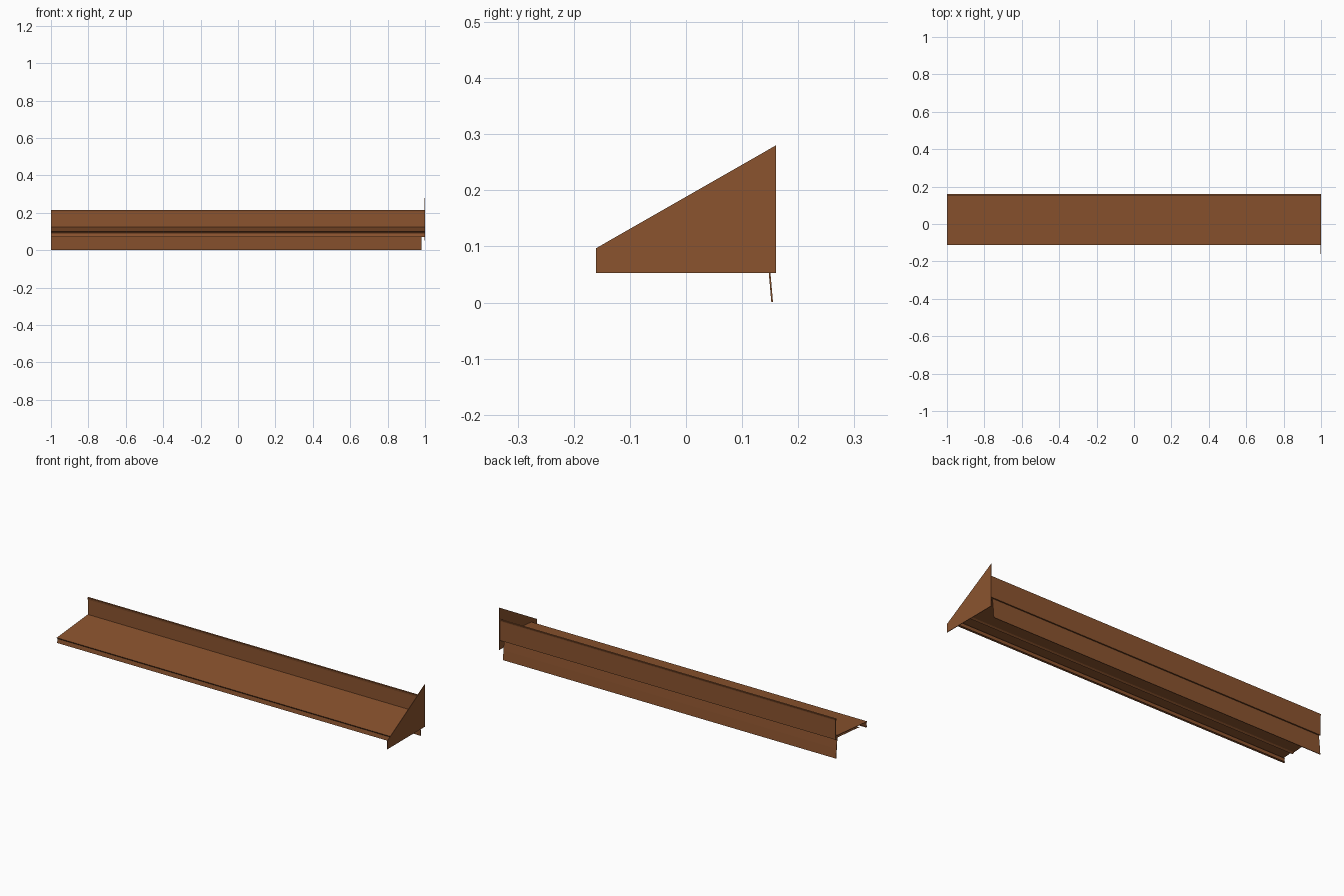
import bpy
import bmesh

cube = bpy.data.objects.get("Cube")
if cube:
    bpy.data.objects.remove(cube, do_unlink=True)

brown = bpy.data.materials.new("copper_brown")
brown.use_nodes = True
colour = (0.26, 0.088, 0.028, 1)
brown.diffuse_color = colour
brown.node_tree.nodes["Principled BSDF"].inputs["Base Color"].default_value = colour


def finish(name, bm):
    bmesh.ops.recalc_face_normals(bm, faces=bm.faces)
    mesh = bpy.data.meshes.new(name)
    bm.to_mesh(mesh)
    bm.free()
    mesh.materials.append(brown)
    obj = bpy.data.objects.new(name, mesh)
    bpy.context.scene.collection.objects.link(obj)
    return obj


def folded_sheet(name, path, x0, x1, thickness=0.003):
    """Extrude an open (y, z) path along x and give it sheet thickness."""
    bm = bmesh.new()
    rows = [[bm.verts.new((x, y, z)) for y, z in path] for x in (x0, x1)]
    for i in range(len(path) - 1):
        bm.faces.new((rows[0][i], rows[0][i + 1], rows[1][i + 1], rows[1][i]))
    obj = finish(name, bm)
    solid = obj.modifiers.new("thickness", "SOLIDIFY")
    solid.thickness = thickness
    solid.offset = 0


# Sloping shelf with a stepped drip lip at the front
folded_sheet("shelf_and_drip_lip", [
    (0.153, 0.122), (-0.11, 0.099), (-0.103, 0.092),
    (-0.107, 0.071), (-0.099, 0.073)], -1, 0.999)

# Upright back wall with a hemmed top edge and a small bottom return
folded_sheet("back_wall", [
    (0.148, 0.106), (0.156, 0.104), (0.156, 0.207),
    (0.158, 0.214), (0.151, 0.214), (0.153, 0.204)], -1, 0.999)

# Backing sheet under the shelf, folding down into the rear skirt
folded_sheet("under_sheet_and_skirt", [
    (-0.045, 0.091), (-0.035, 0.097), (0.143, 0.111),
    (0.149, 0.053), (0.1535, 0.001)], -1, 0.98)

# Tapered end plate on the left end
bm = bmesh.new()
outline = [(-0.16, 0.053), (0.16, 0.053), (0.16, 0.28), (-0.16, 0.097)]
face = bm.faces.new([bm.verts.new((0.997, y, z)) for y, z in outline])
ext = bmesh.ops.extrude_face_region(bm, geom=[face])
bmesh.ops.translate(bm, vec=(0.003, 0, 0),
                    verts=[g for g in ext["geom"] if isinstance(g, bmesh.types.BMVert)])
finish("end_plate", bm)
